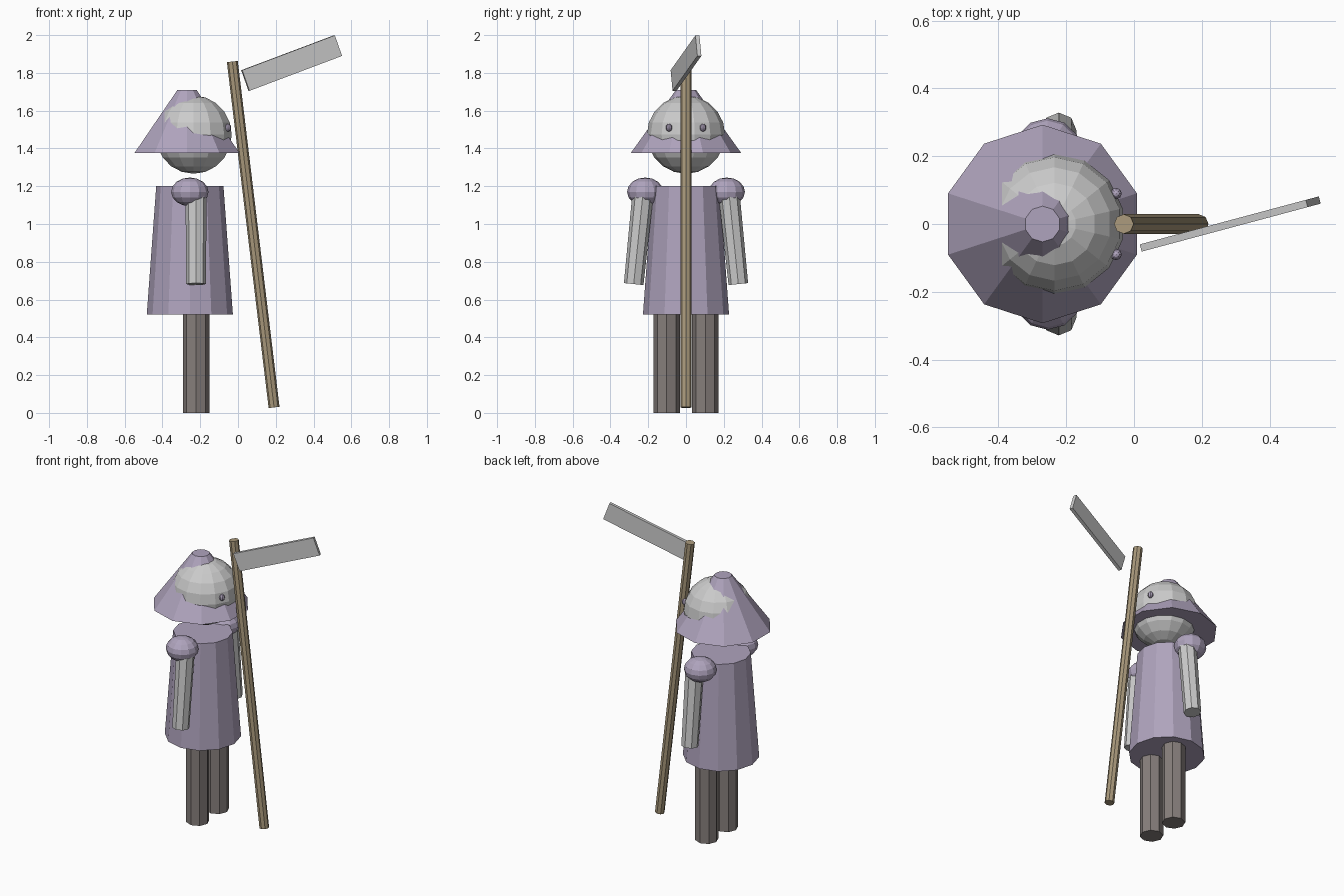
import bpy
from math import radians
from mathutils import Vector

if "Cube" in bpy.data.objects:
    bpy.data.objects.remove(bpy.data.objects["Cube"])


def colour(name, rgb):
    m = bpy.data.materials.new(name)
    m.diffuse_color = (*rgb, 1)
    m.use_nodes = True
    m.node_tree.nodes["Principled BSDF"].inputs["Base Color"].default_value = m.diffuse_color
    return m


CLOTH = colour("purple_cloth", (0.43, 0.37, 0.51))
DARK = colour("dark_cloth", (0.24, 0.21, 0.20))
WOOD = colour("wood", (0.40, 0.32, 0.20))


def finish(name, mat):
    ob = bpy.context.object
    ob.name = name
    if mat:
        ob.data.materials.append(mat)
    return ob


def tube(name, a, b, r1, r2, sides, mat=None):
    """Straight or tapered prism running from point a to point b."""
    a, b = Vector(a), Vector(b)
    d = b - a
    bpy.ops.mesh.primitive_cone_add(vertices=sides, radius1=r1, radius2=r2,
                                    depth=d.length, location=(a + b) / 2)
    ob = finish(name, mat)
    ob.rotation_euler = Vector((0, 0, 1)).rotation_difference(d).to_euler()
    return ob


def ball(name, loc, size, seg, rings, mat=None):
    bpy.ops.mesh.primitive_uv_sphere_add(segments=seg, ring_count=rings,
                                         radius=1, location=loc)
    ob = finish(name, mat)
    ob.scale = size
    return ob


# Robe, head and hat
tube("robe", (-0.255, 0, 0.52), (-0.255, 0, 1.2), 0.228, 0.178, 12, CLOTH)
ball("head", (-0.235, 0, 1.473), (0.207, 0.207, 0.207), 14, 10)
tube("hat", (-0.27, 0, 1.375), (-0.27, 0, 1.71), 0.293, 0.053, 10, CLOTH)

# Paired parts on both sides
for side, s in (("left", -1), ("right", 1)):
    tube(side + "_leg", (-0.222, s * 0.102, 0), (-0.222, s * 0.102, 0.56),
         0.07, 0.07, 8, DARK)
    tube(side + "_arm", (-0.222, s * 0.277, 0.682), (-0.222, s * 0.228, 1.16),
         0.052, 0.056, 8)
    ball(side + "_shoulder", (-0.255, s * 0.216, 1.17), (0.099, 0.096, 0.076),
         12, 8, CLOTH)
    ball(side + "_eye", (-0.053, s * 0.09, 1.51), (0.017, 0.017, 0.021),
         8, 6, CLOTH)

# Scythe pole and blade
tube("pole", (0.191, 0, 0.029), (-0.03, 0, 1.86), 0.029, 0.029, 8, WOOD)
bpy.ops.mesh.primitive_cube_add(size=1, location=(0.284, 0, 1.852))
blade = finish("blade", None)
blade.scale = (0.54, 0.022, 0.116)
blade.rotation_euler = (0, radians(-20), radians(15))
